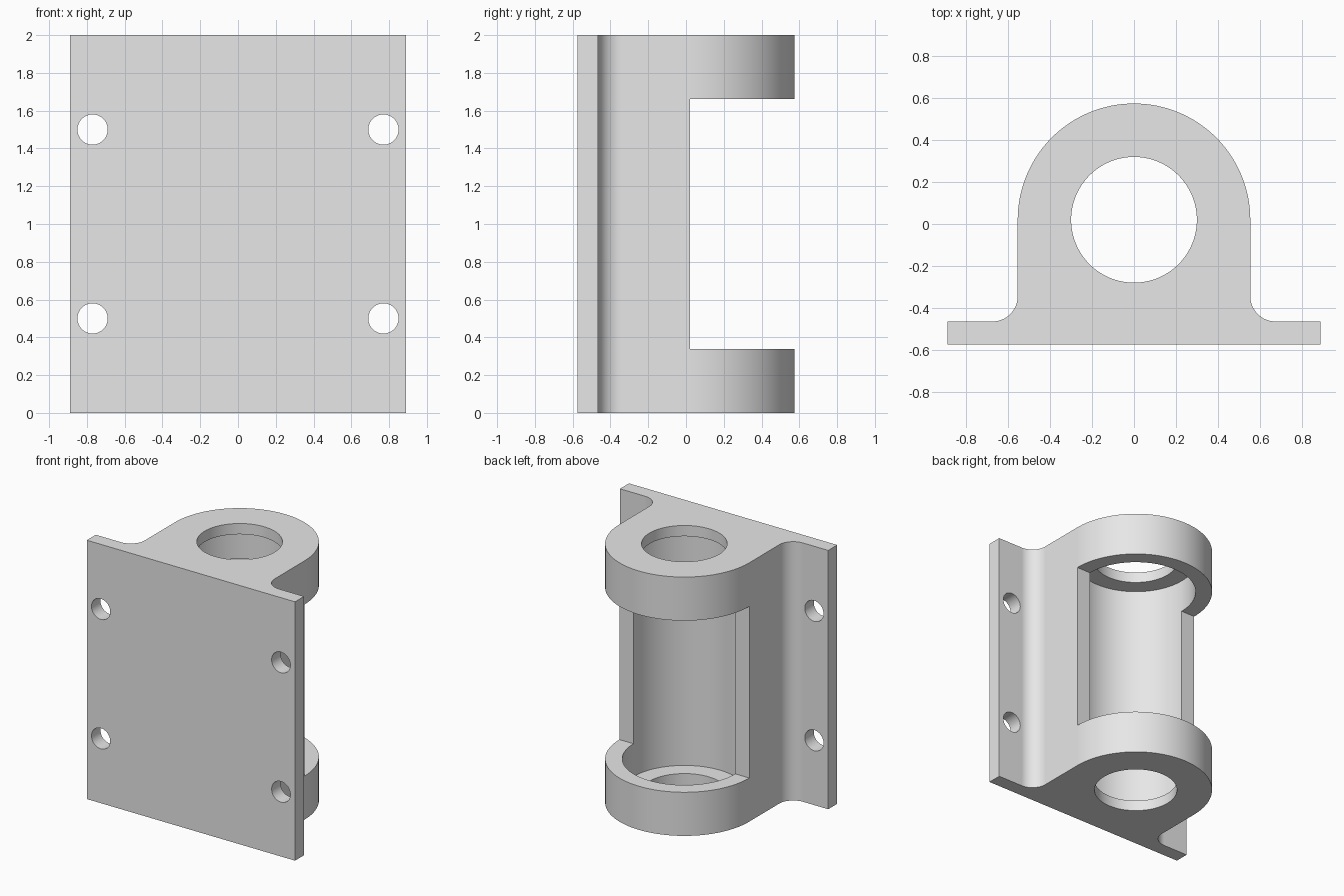
import bpy, bmesh
from math import sin, cos, pi, radians

cube = bpy.data.objects.get("Cube")
if cube:
    bpy.data.objects.remove(cube, do_unlink=True)

# Main dimensions
HEIGHT, HALF_W = 2.0, 0.89
BACK, PLATE_TOP = -0.575, -0.465
AXIS_Y, OUTER_R = 0.02, 0.555
FILLET = 0.12
HOLE_R, BORE_R, LIP = 0.30, 0.435, 0.083
ARM_H = 0.337

grey = bpy.data.materials.new("light_grey")
grey.use_nodes = True
grey.diffuse_color = (0.8, 0.8, 0.8, 1)
grey.node_tree.nodes["Principled BSDF"].inputs["Base Color"].default_value = (0.8, 0.8, 0.8, 1)


def arc(cx, cy, r, start, end, steps):
    angles = [start + (end - start) * i / steps for i in range(steps + 1)]
    return [(cx + r * cos(a), cy + r * sin(a)) for a in angles]


def cylinder(name, radius, depth, location, rotation=(0, 0, 0), sides=96):
    bpy.ops.mesh.primitive_cylinder_add(vertices=sides, radius=radius, depth=depth,
                                        location=location, rotation=rotation)
    bpy.context.object.name = name
    return bpy.context.object


def cut(body, cutter):
    cutter.hide_render = True
    mod = body.modifiers.new(cutter.name, 'BOOLEAN')
    mod.operation, mod.solver, mod.object = 'DIFFERENCE', 'EXACT', cutter
    bpy.context.view_layer.objects.active = body
    bpy.ops.object.modifier_apply(modifier=mod.name)
    bpy.data.objects.remove(cutter, do_unlink=True)


# Bracket body: flange, filleted sides and round nose, extruded upwards
right = [(HALF_W, BACK), (HALF_W, PLATE_TOP)]
right += arc(OUTER_R + FILLET, PLATE_TOP + FILLET, FILLET, -pi / 2, -pi, 12)
nose = arc(0, AXIS_Y, OUTER_R, 0, pi, 64)
profile = right + nose + [(-x, y) for x, y in reversed(right)]

bm = bmesh.new()
face = bm.faces.new([bm.verts.new((x, y, 0)) for x, y in profile])
top = bmesh.ops.extrude_face_region(bm, geom=[face])["geom"]
bmesh.ops.translate(bm, vec=(0, 0, HEIGHT),
                    verts=[v for v in top if isinstance(v, bmesh.types.BMVert)])
bmesh.ops.recalc_face_normals(bm, faces=bm.faces)
mesh = bpy.data.meshes.new("bearing_bracket")
bm.to_mesh(mesh)
bm.free()
bracket = bpy.data.objects.new("bearing_bracket", mesh)
bpy.context.collection.objects.link(bracket)
mesh.materials.append(grey)

# Open window between the two arms
bpy.ops.mesh.primitive_cube_add(size=1, location=(0, AXIS_Y + 0.5, HEIGHT / 2))
window = bpy.context.object
window.name = "window_cutter"
window.scale = (2, 1, HEIGHT - 2 * ARM_H)
cut(bracket, window)

# Wide bore inside, narrower hole through both end lips
middle = (0, AXIS_Y, HEIGHT / 2)
cut(bracket, cylinder("bore_cutter", BORE_R, HEIGHT - 2 * LIP, middle))
cut(bracket, cylinder("hole_cutter", HOLE_R, HEIGHT + 0.2, middle))

# Four bolt holes through the flange
for x in (-0.77, 0.77):
    for z in (0.5, 1.5):
        cut(bracket, cylinder("bolt_cutter", 0.08, 0.3, (x, -0.52, z), (pi / 2, 0, 0), 48))

# Smooth curves, sharp edges, flat planes
bpy.ops.object.select_all(action='DESELECT')
bracket.select_set(True)
bpy.context.view_layer.objects.active = bracket
bpy.ops.object.shade_smooth_by_angle(angle=radians(30))
for poly in bracket.data.polygons:
    poly.material_index = 0
normals = bracket.modifiers.new("flat_planes", 'WEIGHTED_NORMAL')
normals.keep_sharp = True
normals.weight = 100
